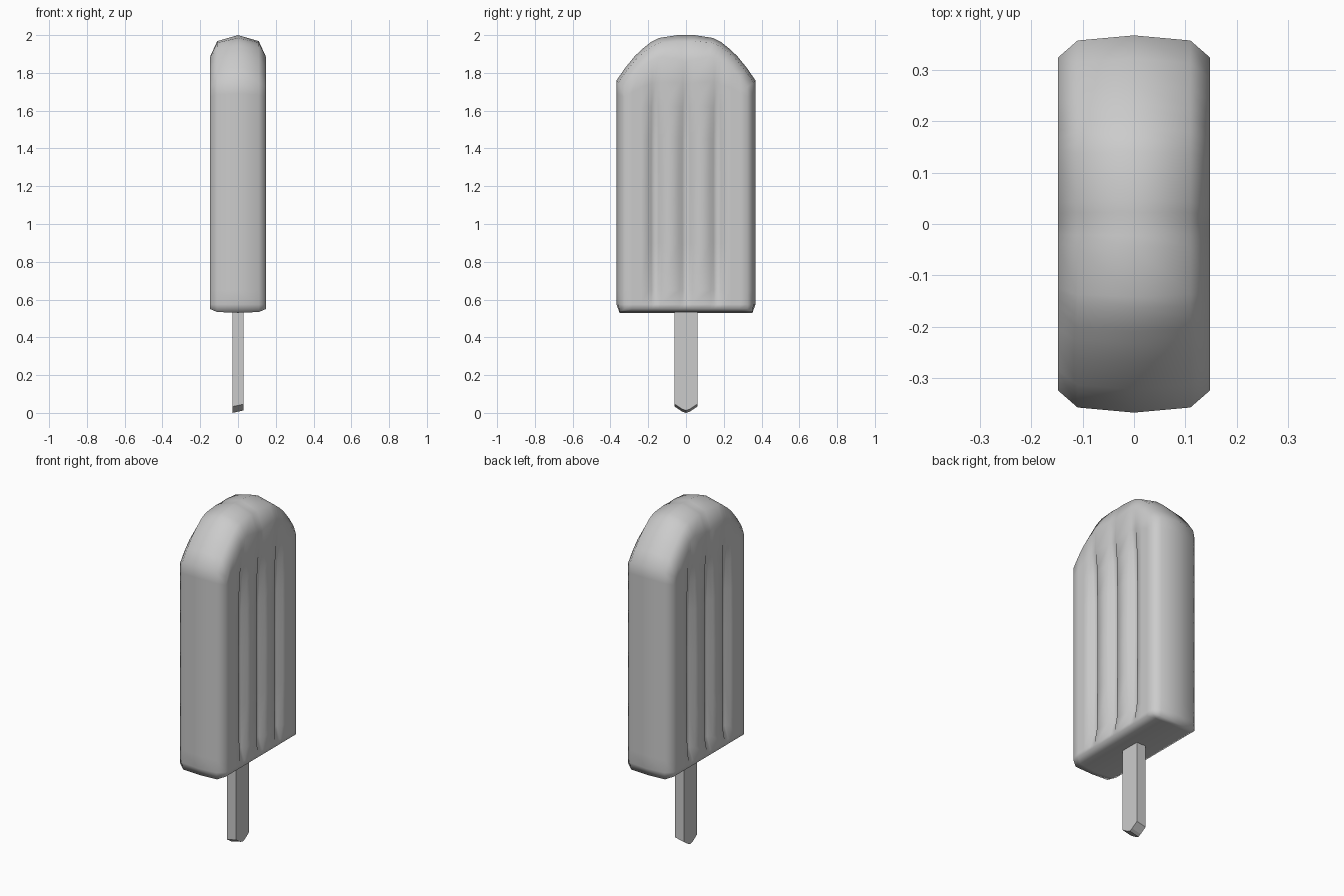
import bpy, bmesh

if "Cube" in bpy.data.objects:
    bpy.data.objects.remove(bpy.data.objects["Cube"])

def finish(name, bm, smooth):
    bmesh.ops.recalc_face_normals(bm, faces=bm.faces[:])
    me = bpy.data.meshes.new(name)
    bm.to_mesh(me)
    bm.free()
    for p in me.polygons:
        p.use_smooth = smooth
    ob = bpy.data.objects.new(name, me)
    bpy.context.collection.objects.link(ob)

# Arched top outline: (fraction of half width, height)
ARCH = [(0, 2.0), (0.3, 2.0), (0.5, 1.965), (0.7, 1.905), (0.85, 1.84), (1, 1.76)]

def arch(u):
    for (a, za), (b, zb) in zip(ARCH, ARCH[1:]):
        if u <= b + 1e-6:
            return za + (zb - za) * (u - a) / (b - a)
    return ARCH[-1][1]

# Columns across the broad face, five per groove: (y, groove centre, position in groove)
side = [(0.24, None, 0), (0.285, None, 0), (0.325, None, 0)]
cols = [(-y, c, k) for y, c, k in reversed(side)]
for c in (-0.165, 0, 0.165):
    cols += [(c + k * 0.02, c, k) for k in (-2, -1, 0, 1, 2)]
cols += side
# Rows up the face: (height, groove depth, groove width factor)
rows = [(0.55, 0, 1), (0.575, 0, 0.8), (0.65, 0.026, 0.85), (0.9, 0.03, 0.95),
        (1.2, 0.032, 1), (1.45, 0.03, 0.95), (1.62, 0.022, 0.85),
        (None, 0.004, 0.8), (None, 0, 1)]
NI, NJ = len(cols), len(rows)
# Layers through the thickness: x, half width, bottom, top drop at middle, top drop at sides
LAYERS = [(-0.148, 0.325, 0.55, 0.14, 0.035), (-0.11, 0.358, 0.534, 0.035, 0.01),
          (0, 0.368, 0.53, 0, 0), (0.11, 0.358, 0.534, 0.035, 0.01),
          (0.148, 0.325, 0.55, 0.14, 0.035)]

def point(layer, i, j):
    x, half, bottom, drop_mid, drop_side = LAYERS[layer]
    yc, c, k = cols[i]
    z, depth, width = rows[j]
    u = abs(yc) / 0.325
    y = yc * half / 0.325
    top = arch(u) - drop_mid + (drop_mid - drop_side) * u
    if j == 0:
        z = bottom
        y = max(-0.352, min(0.352, y))
    elif j == NJ - 1:
        z = top
    elif z is None:
        z = (1.62 + top) / 2
    if layer in (0, 4) and c is not None:
        if j < NJ - 1:
            y = c + (yc - c) * width
        if abs(k) < 2:
            x -= (depth if k == 0 else depth * 0.9) * (1 if x > 0 else -1)
    return x, y, z

# Ice body: two grooved faces joined by rounded rim layers
bm = bmesh.new()
rim = ([(i, 0) for i in range(NI)] + [(NI - 1, j) for j in range(1, NJ)]
       + [(i, NJ - 1) for i in range(NI - 2, -1, -1)] + [(0, j) for j in range(NJ - 2, 0, -1)])
v = {}
for l in range(5):
    keys = [(i, j) for i in range(NI) for j in range(NJ)] if l in (0, 4) else rim
    for i, j in keys:
        v[l, i, j] = bm.verts.new(point(l, i, j))
for l in (0, 4):
    for i in range(NI - 1):
        for j in range(NJ - 1):
            bm.faces.new((v[l, i, j], v[l, i + 1, j], v[l, i + 1, j + 1], v[l, i, j + 1]))
for l in range(4):
    for a, b in zip(rim, rim[1:] + rim[:1]):
        bm.faces.new((v[(l,) + a], v[(l,) + b], v[(l + 1,) + b], v[(l + 1,) + a]))
finish("ice_body", bm, True)

# Stick: flat bar with a blunt pointed lower end
bm = bmesh.new()
outline = [(-0.06, 0.6), (-0.06, 0.038), (-0.02, 0.012), (0, 0.005),
           (0.02, 0.012), (0.06, 0.038), (0.06, 0.6)]
ends = [[bm.verts.new((x, y, z + dz)) for y, z in outline]
        for x, dz in ((-0.03, -0.005), (0.03, 0.008))]
for e in ends:
    bm.faces.new(e)
for n in range(len(outline)):
    m = (n + 1) % len(outline)
    bm.faces.new((ends[0][n], ends[0][m], ends[1][m], ends[1][n]))
finish("stick", bm, False)
